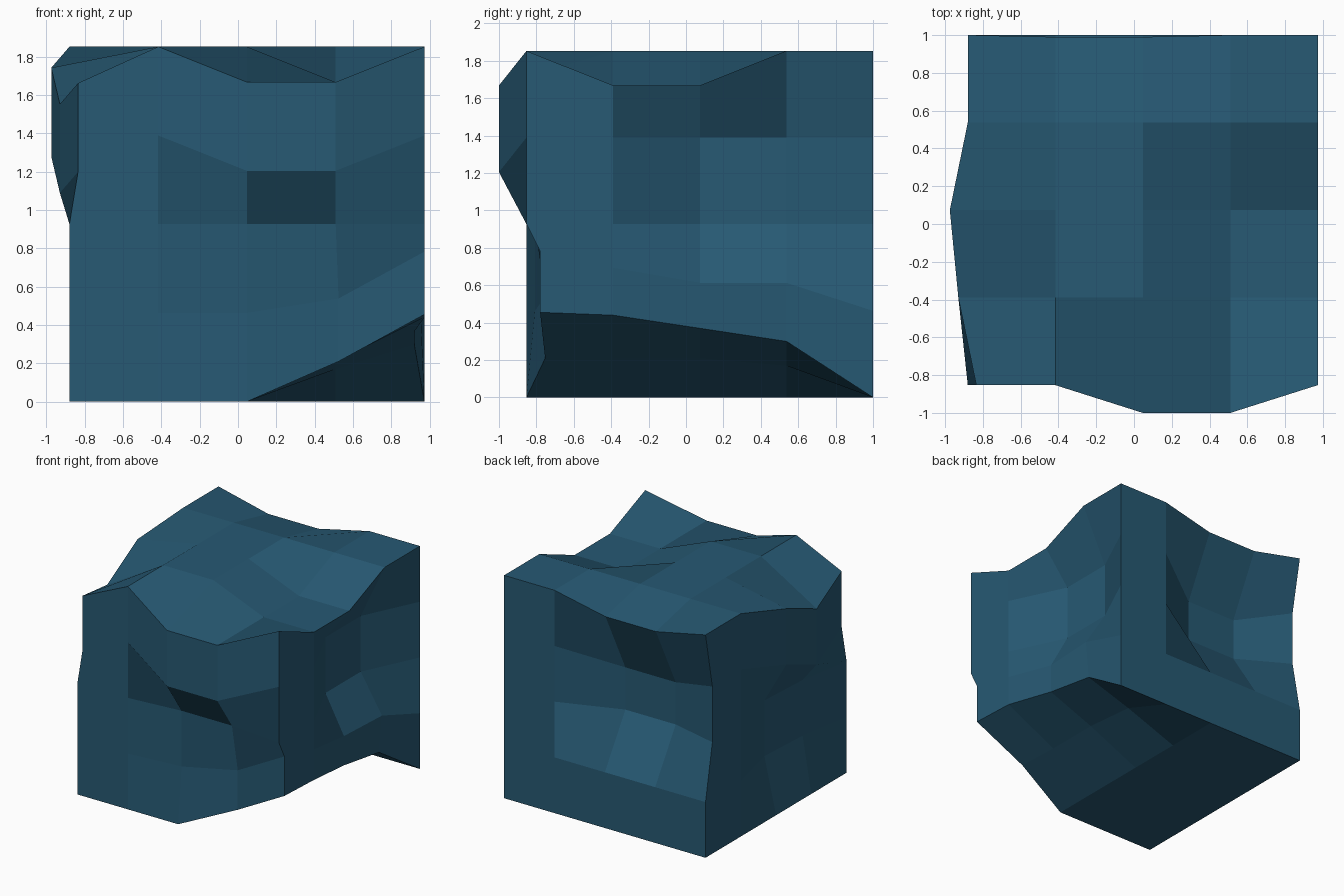
import bpy, bmesh

if "Cube" in bpy.data.objects:
    bpy.data.objects.remove(bpy.data.objects["Cube"])

STEP = 0.4633                      # size of one grid cell
ORIGIN = (-0.88, -0.853, 0.0)      # low corner of the undeformed block

# Dents and bulges: (x cells, y cells, z cells) -> shift
top = [
    ("0", "0", "34", (0.045, 0, -0.19)),
    ("0", "1", "34", (-0.05, 0, -0.30)),
    ("0", "2", "34", (-0.095, 0, -0.11)),
    ("34", "12", "4", (0, 0, -0.185)),
]
front = [
    ("23", "0", "34", (0, -0.147, -0.185)),
    ("23", "0", "2", (0, 0.045, 0)),
    ("2", "0", "1", (0, 0.045, 0)),
    ("3", "0", "1", (0.015, 0.10, 0.075)),
    ("3", "0", "0", (0.015, 0.10, 0.21)),
    ("4", "0", "1", (0, 0.073, 0.32)),
    ("4", "0", "0", (0, 0.073, 0.455)),
]
right = [
    ("4", "23", "23", (-0.22, 0, 0)),
    ("4", "1", "1", (0, 0, 0.23)),
    ("4", "2", "1", (-0.05, 0, 0.15)),
    ("4", "3", "1", (-0.025, 0, 0.15)),
    ("4", "1", "0", (0, 0, 0.44)),
    ("4", "2", "0", (-0.05, 0, 0.37)),
    ("4", "3", "0", (-0.053, 0, 0.30)),
]
back = [
    ("12", "4", "4", (0, -0.01, -0.10)),
    ("12", "4", "3", (0, -0.27, -0.157)),
    ("12", "4", "2", (0, -0.27, -0.045)),
    ("0", "4", "23", (0, -0.09, 0)),
]
left = [
    ("0", "2", "12", (0.107, 0, 0)),
    ("0", "1", "12", (0.08, 0, 0)),
]
bottom = [
    ("3", "12", "0", (0, 0, 0.21)),
    ("3", "3", "0", (0, 0, 0.17)),
]

# Cube with a 4 x 4 grid on every side
bm = bmesh.new()
bmesh.ops.create_cube(bm, size=2)
bmesh.ops.subdivide_edges(bm, edges=bm.edges[:], cuts=3, use_grid_fill=True)

# Index the grid points, then scale the cube to size
grid = {}
for v in bm.verts:
    key = tuple(round((c + 1) * 2) for c in v.co)
    grid[key] = v
    v.co = [o + k * STEP for o, k in zip(ORIGIN, key)]

# Push the dents and bulges into each side
for side in (top, front, right, back, left, bottom):
    for xs, ys, zs, shift in side:
        for x in xs:
            for y in ys:
                for z in zs:
                    v = grid[(int(x), int(y), int(z))]
                    v.co = [c + s for c, s in zip(v.co, shift)]

bmesh.ops.recalc_face_normals(bm, faces=bm.faces[:])
mesh = bpy.data.meshes.new("rock_block")
bm.to_mesh(mesh)
bm.free()

# One flat colour
mat = bpy.data.materials.new("slate_blue")
mat.diffuse_color = (0.02, 0.10, 0.172, 1)
mat.use_nodes = True
mat.node_tree.nodes["Principled BSDF"].inputs["Base Color"].default_value = mat.diffuse_color
mesh.materials.append(mat)
rock = bpy.data.objects.new("rock_block", mesh)
bpy.context.collection.objects.link(rock)
